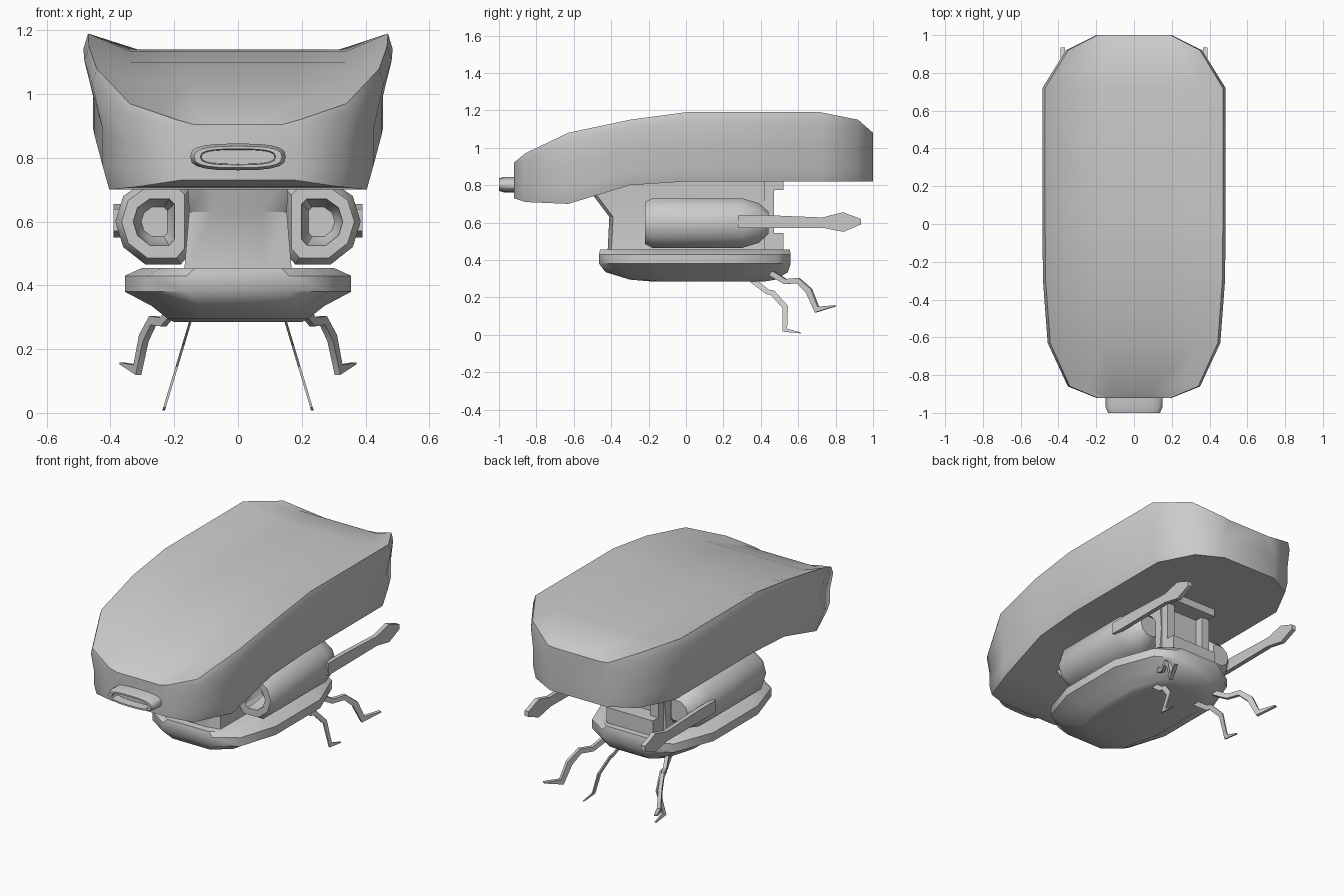
import bpy, bmesh, math
from mathutils import Vector

if "Cube" in bpy.data.objects:
    bpy.data.objects.remove(bpy.data.objects["Cube"])


def finish(bm, name, angle=40):
    bmesh.ops.recalc_face_normals(bm, faces=bm.faces)
    me = bpy.data.meshes.new(name)
    bm.to_mesh(me)
    bm.free()
    ob = bpy.data.objects.new(name, me)
    bpy.context.collection.objects.link(ob)
    bpy.ops.object.select_all(action='DESELECT')
    ob.select_set(True)
    bpy.context.view_layer.objects.active = ob
    bpy.ops.object.shade_smooth_by_angle(angle=math.radians(angle))
    return ob


def loft(name, rings, angle=40):
    """Skin closed rings of points and cap both ends."""
    bm = bmesh.new()
    vs = [[bm.verts.new(p) for p in r] for r in rings]
    n = len(vs[0])
    for a, b in zip(vs, vs[1:]):
        for i in range(n):
            j = (i + 1) % n
            bm.faces.new((a[i], a[j], b[j], b[i]))
    bm.faces.new(vs[0])
    bm.faces.new(vs[-1])
    return finish(bm, name, angle)


def box(name, x0, x1, y0, y1, z0, z1):
    return loft(name, [[(x0, y0, z), (x1, y0, z), (x1, y1, z), (x0, y1, z)]
                       for z in (z0, z1)])


def ribbon(name, path, widths, origin, direction, thick):
    """Flat jointed blade following (u, z) points in a vertical plane."""
    d = Vector((*direction, 0)).normalized()
    n = Vector((-d.y, d.x, 0)) * thick / 2
    rings = []
    for i, (u, z) in enumerate(path):
        a = Vector(path[max(i - 1, 0)])
        b = Vector(path[min(i + 1, len(path) - 1)])
        t = (b - a).normalized()
        side = (d * -t.y + Vector((0, 0, t.x))) * widths[i] / 2
        c = Vector((*origin, z)) + d * u
        rings.append([c + side + n, c + side - n, c - side - n, c - side + n])
    return loft(name, rings, 30)


# Upper shell: y, half width, rim z, centre z, bottom half width, bottom z
sections = [
    (-.92, .20, .92, .905, .19, .73), (-.86, .35, .97, .945, .33, .71),
    (-.63, .457, 1.08, 1.035, .425, .70), (-.30, .482, 1.15, 1.10, .45, .80),
    (0, .485, 1.19, 1.135, .455, .82), (.72, .485, 1.19, 1.14, .455, .82),
    (.92, .36, 1.15, 1.12, .345, .82), (1.0, .20, 1.08, 1.075, .19, .82)]
rings = []
for y, w, ze, zc, wb, zb in sections:
    h = ze - zb
    half = [(.35 * w, zc), (.7 * w, zc), (.97 * w, ze), (w, ze - .13 * h),
            (wb, ze - .5 * h), (wb, zb + .2 * h), (wb * .95, zb)]
    rings.append([(x, y, z) for x, z in half] +
                 [(-x, y, z) for x, z in reversed(half)])
loft("upper_shell", rings, 50)

# Flattened nozzle ring on the nose
loft("nose_nozzle", [
    [(a * math.copysign(abs(math.cos(t)) ** .7, math.cos(t)), y,
      .803 + b * math.copysign(abs(math.sin(t)) ** .7, math.sin(t)))
     for t in (math.tau * k / 20 for k in range(20))]
    for y, a, b in [(-.88, .15, .042), (-.97, .15, .042), (-1, .138, .034),
                    (-1, .118, .025), (-.95, .115, .022)]])

# Neck joining shell and lower hull
loft("neck", [[(-x, y0, z), (-x * .5, y0 - .02, z), (x * .5, y0 - .02, z),
               (x, y0, z), (x, y1, z), (-x, y1, z)]
              for z, x, y0, y1 in [(.43, .17, -.40, .42), (.63, .153, -.39, .42),
                                   (.75, .16, -.48, .42), (.84, .165, -.48, .42)]])
# Recessed frame at the back of the neck
box("rear_frame_top", -.15, .15, .40, .52, .775, .84)
box("rear_frame_bottom", -.15, .15, .40, .52, .44, .545)
for s, side in ((1, "right"), (-1, "left")):
    box(f"rear_frame_{side}", *sorted((s * .10, s * .15)), .40, .47, .5, .8)

# Lower hull: stacked plan outlines
plan = [(.45, 0), (.8, .08), (1, .3), (1, .7), (.75, .93), (.42, 1)]
rings = []
for z, w, y0, y1 in [(.455, .30, -.46, .555), (.43, .355, -.465, .56),
                     (.38, .355, -.465, .56), (.335, .27, -.43, .545),
                     (.295, .22, -.30, .48), (.285, .20, -.18, .42)]:
    half = [(w * x, y0 + (y1 - y0) * t, z) for x, t in plan]
    rings.append(half + [(-x, y, z) for x, y, z in reversed(half)])
loft("lower_hull", rings)

pod = [(.15, .50), (.18, .465), (.29, .465), (.36, .52), (.385, .60),
       (.36, .68), (.29, .73), (.18, .73), (.15, .70)]
for s, side in ((1, "right"), (-1, "left")):
    # Side pod with a dished intake at the front and tapered tail
    loft(f"{side}_pod", [
        [(s * (.26 + (x - .26) * k), y, .6 + (z - .6) * k) for x, z in pod]
        for y, k in [(-.10, .35), (-.15, .5), (-.22, .55), (-.22, .84),
                     (-.18, 1), (.30, 1), (.39, .8), (.44, .45)]])
    # Rear-pointing arm with a spear tip
    ribbon(f"{side}_arm", [(.28, .605), (.42, .605), (.73, .60), (.84, .603), (.935, .605)],
           [.07, .07, .055, .105, .03], (s * .377, 0), (0, 1), .026)
    # Two jointed legs per side
    ribbon(f"{side}_outer_leg",
           [(-.05, .33), (.035, .285), (.11, .29), (.175, .235), (.222, .135), (.33, .155)],
           [.03, .028, .03, .035, .035, .006], (s * .22, .5), (s * .43, .9), .02)
    leg = ribbon(f"{side}_inner_leg",
                 [(.35, .295), (.435, .23), (.462, .225), (.53, .15), (.528, .025), (.615, .01)],
                 [.03, .028, .03, .032, .03, .005], (s * .15, 0), (0, 1), .008)
    for v in leg.data.vertices:     # splay outward toward the foot
        v.co.x += s * (.285 - v.co.z) * .3
        v.co.z = max(v.co.z, 0)
